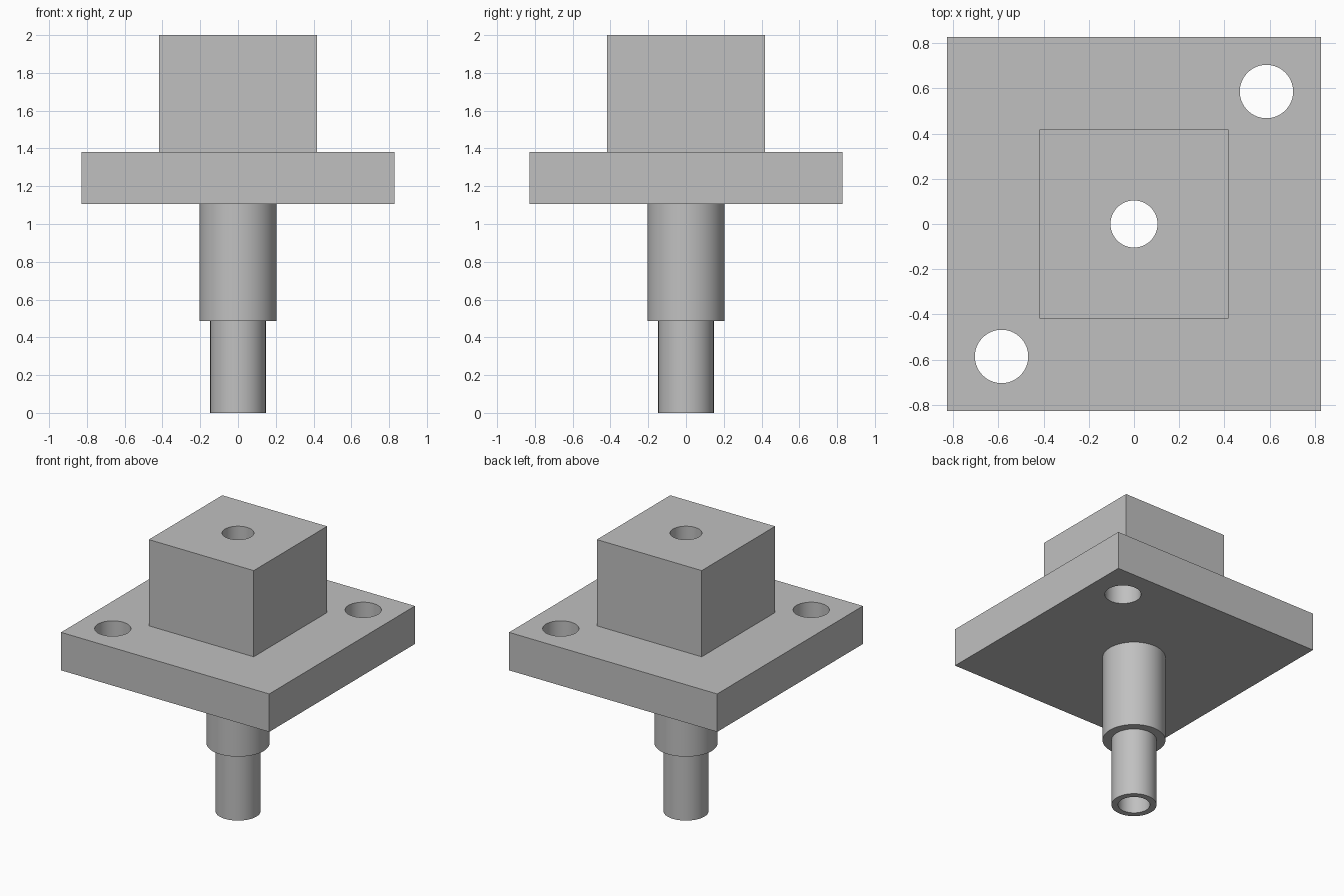
import bpy

if "Cube" in bpy.data.objects:
    bpy.data.objects.remove(bpy.data.objects["Cube"], do_unlink=True)

PLATE_Z0, PLATE_Z1, TOP = 1.107, 1.38, 2.0
STEP_Z = 0.487
SINK = 0.1  # how far joined parts run into the plate
HOLE = 0.586

grey = bpy.data.materials.new("plain grey")
grey.use_nodes = True
grey.diffuse_color = (0.53, 0.53, 0.53, 1)
grey.node_tree.nodes["Principled BSDF"].inputs["Base Color"].default_value = grey.diffuse_color


def box(name, half, z0, z1):
    bpy.ops.mesh.primitive_cube_add(size=1, location=(0, 0, (z0 + z1) / 2))
    ob = bpy.context.object
    ob.name = name
    ob.scale = (2 * half, 2 * half, z1 - z0)
    bpy.ops.object.transform_apply(location=True, rotation=False, scale=True)
    ob.data.materials.append(grey)
    return ob


def rod(name, radius, z0, z1, x=0, y=0):
    bpy.ops.mesh.primitive_cylinder_add(vertices=96, radius=radius, depth=z1 - z0,
                                        location=(x, y, (z0 + z1) / 2))
    ob = bpy.context.object
    ob.name = name
    ob.data.materials.append(grey)
    return ob


def combine(target, other, operation):
    mod = target.modifiers.new(other.name, "BOOLEAN")
    mod.operation, mod.solver, mod.object = operation, "EXACT", other
    bpy.context.view_layer.objects.active = target
    bpy.ops.object.modifier_apply(modifier=mod.name)
    bpy.data.objects.remove(other, do_unlink=True)


# Square flange with the block above and the stepped shaft below
body = box("flange_body", 0.828, PLATE_Z0, PLATE_Z1)
combine(body, box("upper_block", 0.417, PLATE_Z1 - SINK, TOP), "UNION")
combine(body, rod("shaft", 0.205, STEP_Z, PLATE_Z0 + SINK), "UNION")
combine(body, rod("shaft_tip", 0.147, 0, STEP_Z + SINK), "UNION")

# Central bore and the two diagonal mounting holes
combine(body, rod("bore", 0.104, -SINK, TOP + SINK), "DIFFERENCE")
for side in (-1, 1):
    combine(body, rod("mounting_hole", 0.118, PLATE_Z0 - SINK, PLATE_Z1 + SINK,
                      side * HOLE, side * HOLE), "DIFFERENCE")

# Smooth round walls, sharp rims
bpy.ops.object.select_all(action="DESELECT")
body.select_set(True)
bpy.context.view_layer.objects.active = body
bpy.ops.object.shade_smooth_by_angle(angle=0.5)
